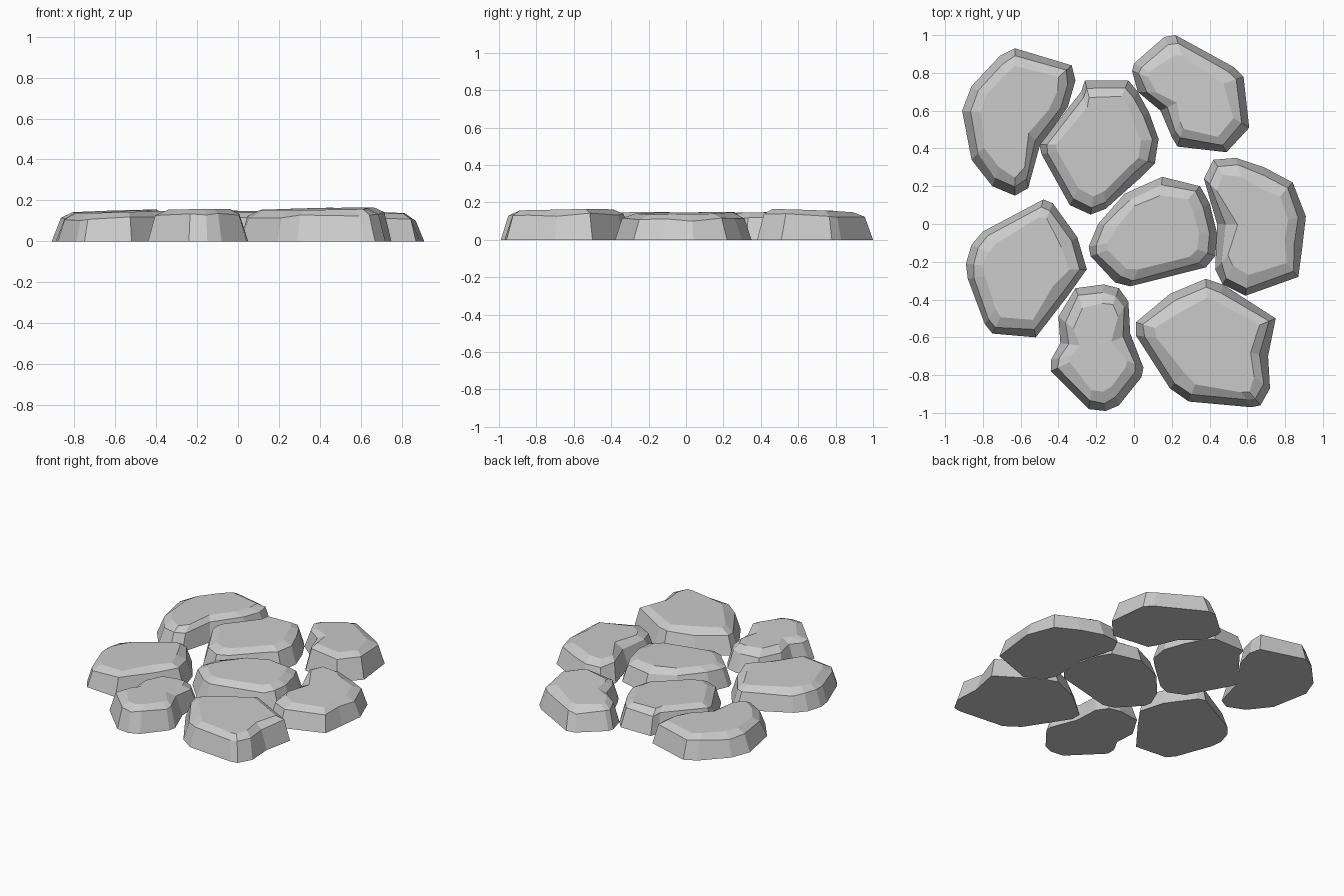
import bpy, bmesh, random
from mathutils import Vector

if "Cube" in bpy.data.objects:
    bpy.data.objects.remove(bpy.data.objects["Cube"])

random.seed(4)


def stone(name, outline, height, tilt=(0, 0), inset=0.095):
    """Chipped paving stone: ground outline, sloped wall, bevelled shoulder, flat tilted top."""
    pts = [Vector(p) for p in outline]
    # area centroid of the outline
    area, c = 0, Vector((0, 0))
    for p, q in zip(pts, pts[1:] + pts[:1]):
        k = p.x * q.y - q.x * p.y
        area += k
        c += (p + q) * k
    c /= 3 * area

    bm = bmesh.new()
    base, shoulder, top = [], [], []
    for p in pts:
        d = p - c
        u = d.normalized()
        s = p - u * inset * random.uniform(0.38, 0.52)
        t = p - u * inset * random.uniform(0.95, 1.2)

        def level(q):
            return height + tilt[0] * (q.x - c.x) + tilt[1] * (q.y - c.y)

        base.append(bm.verts.new((p.x, p.y, 0)))
        shoulder.append(bm.verts.new((s.x, s.y, level(s) - random.uniform(0.022, 0.038))))
        top.append(bm.verts.new((t.x, t.y, level(t))))
    n = len(pts)
    for lo, hi in ((base, shoulder), (shoulder, top)):
        for i in range(n):
            j = (i + 1) % n
            bm.faces.new((lo[i], lo[j], hi[j], hi[i]))
    bm.faces.new(base)
    bm.faces.new(top)
    bmesh.ops.recalc_face_normals(bm, faces=bm.faces)
    mesh = bpy.data.meshes.new(name)
    bm.to_mesh(mesh)
    bm.free()
    bpy.context.collection.objects.link(bpy.data.objects.new(name, mesh))


# Back row
stone("stone_back_left", [
    (-.63, .93), (-.33, .84), (-.31, .76), (-.35, .62), (-.50, .41), (-.56, .19),
    (-.63, .15), (-.75, .20), (-.86, .34), (-.91, .60), (-.86, .73), (-.71, .89)],
    .147, (.03, .01))
stone("stone_back_centre", [
    (-.26, .76), (-.03, .76), (.02, .70), (.08, .59), (.13, .45), (.11, .32), (.04, .25),
    (-.15, .08), (-.23, .05), (-.34, .10), (-.49, .37), (-.50, .42), (-.28, .70)],
    .147, (0, .02), .085)
stone("stone_back_right", [
    (.16, .99), (.22, 1.0), (.53, .83), (.58, .78), (.61, .51), (.49, .38),
    (.23, .41), (.20, .46), (.14, .60), (.02, .70), (-.01, .81), (0, .85)],
    .155, (.02, -.03))

# Middle row
stone("stone_right", [
    (.42, .34), (.54, .35), (.69, .30), (.84, .22), (.91, .04), (.89, -.13),
    (.87, -.28), (.59, -.38), (.47, -.32), (.43, -.24), (.44, 0), (.37, .24)],
    .142, (-.03, .01))
stone("stone_centre", [
    (.15, .25), (.35, .20), (.40, .11), (.44, -.05), (.43, -.17), (.38, -.23),
    (-.02, -.33), (-.10, -.31), (-.23, -.17), (-.24, -.12), (-.19, 0), (-.05, .16)],
    .145, (0, .02), .085)
stone("stone_left", [
    (-.48, .13), (-.43, .11), (-.30, -.07), (-.25, -.24), (-.35, -.38), (-.52, -.60),
    (-.75, -.58), (-.79, -.53), (-.88, -.29), (-.89, -.21), (-.86, -.11), (-.80, -.04)],
    .142, (.03, 0), .085)

# Front row
stone("stone_front_centre", [
    (-.16, -.32), (-.08, -.34), (-.03, -.41), (-.02, -.58), (.05, -.76), (.04, -.81), (-.08, -.96),
    (-.15, -.99), (-.24, -.98), (-.44, -.78), (-.44, -.72), (-.39, -.63), (-.40, -.49), (-.31, -.34)],
    .155, (.01, -.01))
stone("stone_front_right", [
    (.38, -.29), (.47, -.32), (.75, -.50), (.71, -.70), (.72, -.87), (.67, -.96),
    (.62, -.97), (.29, -.94), (.19, -.87), (.01, -.59), (.01, -.52), (.19, -.37)],
    .158, (.02, .02))
